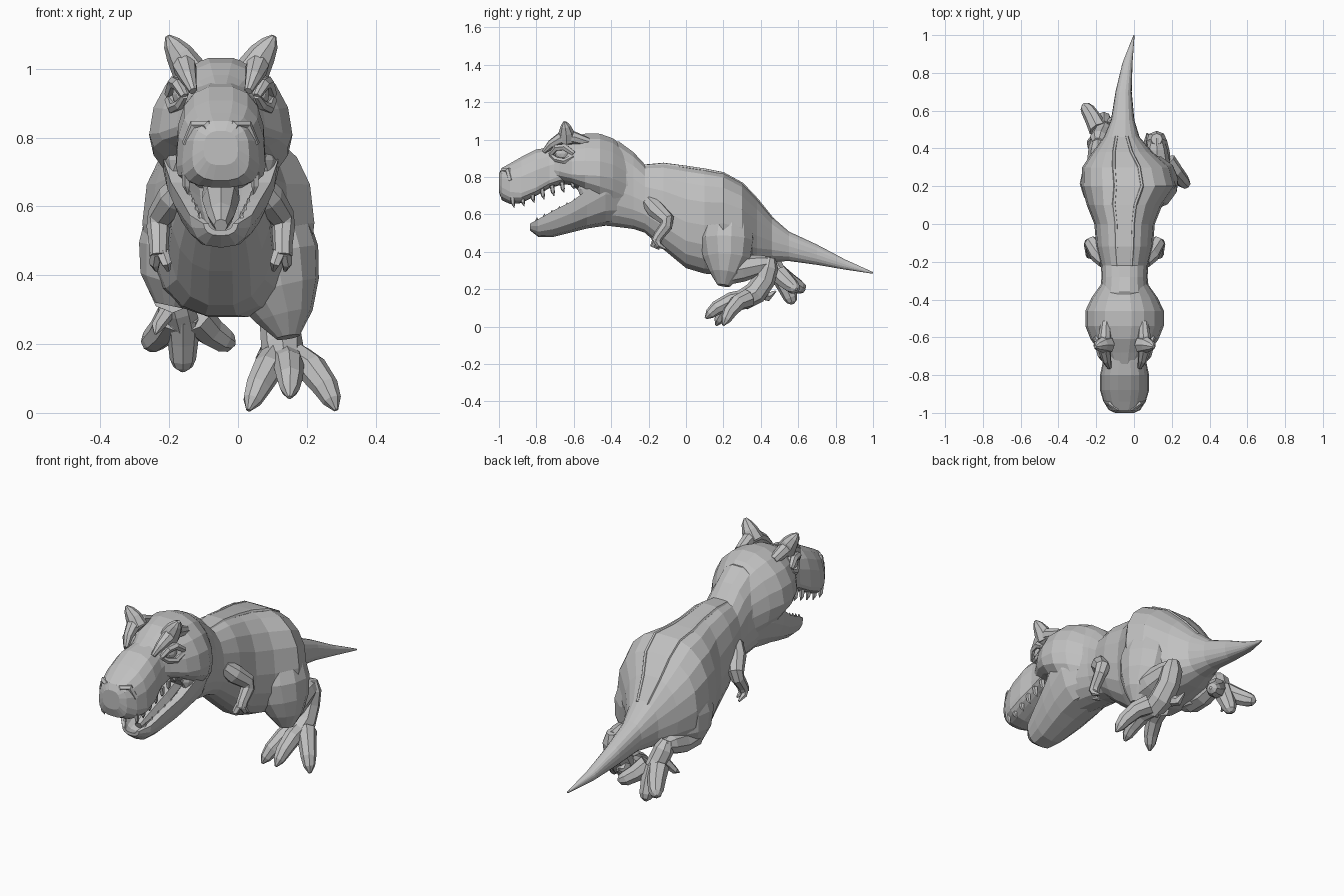
import bpy, bmesh
from math import sin, cos, pi
from mathutils import Vector, Matrix

default = bpy.data.objects.get("Cube")
if default:
    bpy.data.objects.remove(default, do_unlink=True)

GREY = (.53, .53, .53, 1)
skin = bpy.data.materials.new("plain grey")
skin.use_nodes = True
skin.diffuse_color = GREY
skin.node_tree.nodes["Principled BSDF"].inputs["Base Color"].default_value = GREY

AXIS = -.05  # centre line of the head, neck and chest
SIDES = (("right", -1), ("left", 1))


def finish(name, bm):
    bmesh.ops.recalc_face_normals(bm, faces=bm.faces[:])
    mesh = bpy.data.meshes.new(name)
    bm.to_mesh(mesh)
    bm.free()
    mesh.materials.append(skin)
    obj = bpy.data.objects.new(name, mesh)
    bpy.context.collection.objects.link(obj)
    return obj


def loft(name, rings):
    """Bridge closed rings of points and cap both ends."""
    bm = bmesh.new()
    loops = [[bm.verts.new(p) for p in ring] for ring in rings]
    count = len(loops[0])
    for a, b in zip(loops, loops[1:]):
        for i in range(count):
            j = (i + 1) % count
            bm.faces.new((a[i], a[j], b[j], b[i]))
    bm.faces.new(loops[0])
    bm.faces.new(loops[-1])
    return finish(name, bm)


def power(value, exponent):
    return abs(value) ** exponent * (1 if value > 0 else -1)


def hull(name, stations, sides=18, boxy=.85):
    """Stations: y, centre x, low z, high z, half width, height of the widest point."""
    rings = []
    for y, x, low, high, width, wide in stations:
        middle = low + wide * (high - low)
        ring = []
        for i in range(sides):
            a = 2 * pi * i / sides
            rise = high - middle if sin(a) > 0 else middle - low
            ring.append((x + width * power(cos(a), boxy), y, middle + rise * power(sin(a), boxy)))
        rings.append(ring)
    return loft(name, rings)


def limb(name, points, sides=8):
    """Tube through points given as x, y, z, radius."""
    centres = [Vector(p[:3]) for p in points]
    last = len(points) - 1
    rings, turn, before = [], None, None
    for i, p in enumerate(points):
        along = (centres[min(i + 1, last)] - centres[max(i - 1, 0)]).normalized()
        if turn is None:
            turn = along.to_track_quat('Z', 'Y')
        else:
            turn = before.rotation_difference(along) @ turn
        before = along
        angles = [2 * pi * k / sides for k in range(sides)]
        rings.append([centres[i] + turn @ Vector((p[3] * cos(a), p[3] * sin(a), 0)) for a in angles])
    return loft(name, rings)


def paired(name, points, sides=8):
    """Mirrored tubes; x is the distance from the centre line."""
    for word, s in SIDES:
        limb(f"{word}_{name}", [(AXIS + s * x, y, z, r) for x, y, z, r in points], sides)


def blobs(name, offset, y, z, size):
    """Mirrored ellipsoids."""
    for word, s in SIDES:
        bm = bmesh.new()
        place = Matrix.Translation((AXIS + s * offset, y, z)) @ Matrix.Diagonal((*size, 1))
        bmesh.ops.create_icosphere(bm, subdivisions=2, radius=1, matrix=place)
        finish(f"{word}_{name}", bm)


# Trunk from neck to tail tip
trunk = [
    (-.45, AXIS, .54, .99, .13, .45), (-.36, AXIS, .53, .995, .13, .42),
    (-.28, AXIS, .52, .935, .122, .42), (-.22, AXIS, .5, .87, .125, .45),
    (-.12, AXIS, .41, .88, .15, .45), (0, AXIS, .31, .865, .16, .45),
    (.1, AXIS, .28, .85, .2, .46), (.2, -.028, .275, .83, .25, .5),
    (.3, -.04, .3, .775, .235, .48), (.38, -.06, .32, .69, .16, .45),
    (.46, -.065, .345, .59, .095, .45), (.55, -.06, .35, .51, .062, .5),
    (.7, -.055, .33, .44, .043, .5), (.85, -.035, .305, .36, .027, .5),
    (1, 0, .283, .292, .003, .5)]
hull("trunk", trunk, boxy=.85)

# Two low ridges along the back
for word, s in SIDES:
    limb(f"{word}_back_ridge", [(x + s * width * .28, y, high - .014, .011)
                                for y, x, low, high, width, wide in trunk[3:11]], 6)

# Cranium with cheeks, and a narrower snout with flared lips
hull("cranium", [
    (y, AXIS, low, high, width, wide) for y, low, high, width, wide in (
        (-.76, .78, .95, .08, .4), (-.68, .765, .985, .13, .3), (-.61, .755, 1.02, .18, .22),
        (-.54, .7, 1.035, .208, .33), (-.46, .64, 1.035, .208, .42),
        (-.39, .6, 1.01, .175, .47), (-.32, .57, .955, .125, .5), (-.24, .54, .875, .1, .5))], boxy=1)
hull("snout", [
    (y, AXIS, low, high, width, wide) for y, low, high, width, wide in (
        (-1, .72, .82, .05, .45), (-.985, .675, .85, .083, .4), (-.94, .655, .875, .112, .3),
        (-.88, .66, .91, .13, .22), (-.8, .7, .95, .13, .18), (-.73, .74, .96, .115, .2),
        (-.64, .765, .97, .12, .25))], boxy=.75)

# Lower jaw as an open trough
jaw = []
for y, low, rim, width in ((-.835, .515, .55, .05), (-.79, .48, .575, .09), (-.71, .48, .62, .115),
                           (-.61, .505, .67, .145), (-.53, .525, .73, .165), (-.43, .54, .81, .178),
                           (-.35, .55, .8, .14)):
    arc = [pi + pi * i / 8 for i in range(9)]
    outer = [(AXIS + width * power(cos(a), .75), y, rim + (rim - low) * sin(a)) for a in arc]
    inner = [(AXIS + width * .7 * power(cos(a), .7), y, rim + (rim - low) * .55 * sin(a))
             for a in reversed(arc)]
    jaw.append(outer + inner)
loft("lower_jaw", jaw)
blobs("jowl", .128, -.48, .735, (.04, .1, .08))
limb("tongue", [(AXIS, -.77, .545, .02), (AXIS, -.7, .575, .04),
                (AXIS, -.58, .62, .055), (AXIS, -.45, .67, .05)])

# Teeth along both jaws
for i in range(7):
    t = i / 6
    y = -.93 + .32 * t
    z = .67 + .1 * max(0, t - .1)
    size = .035 - .012 * t
    paired("upper_tooth", [(.1, y, z + .03, .014), (.1, y + .005, z - size * .3, .011),
                           (.095, y + .012, z - size, .002)], 5)
    y = -.8 + .24 * t
    x = .06 + .06 * t
    z = .56 + .12 * t
    paired("lower_tooth", [(x, y, z, .01), (x, y + .005, z + .025, .002)], 5)

# Nostril rims, brow horns and eyes
paired("nostril_rim", [(.02, -.985, .79, .012), (.04, -.975, .835, .018),
                       (.075, -.95, .835, .018), (.1, -.935, .78, .014)], 6)
paired("brow_ridge", [(.08, -.76, .935, .012), (.095, -.72, .975, .025), (.105, -.67, 1.005, .035),
                      (.105, -.6, 1.01, .035), (.1, -.52, .985, .025)])
paired("brow_horn", [(.095, -.64, 1, .05), (.122, -.64, 1.045, .04),
                     (.143, -.645, 1.075, .026), (.155, -.65, 1.095, .008)])
paired("upper_eyelid", [(.105, -.725, .92, .012), (.125, -.695, .955, .018),
                        (.135, -.65, .96, .02), (.15, -.6, .925, .014)], 6)
paired("lower_eyelid", [(.105, -.725, .92, .01), (.12, -.695, .895, .015),
                        (.14, -.65, .885, .016), (.15, -.6, .91, .014)], 6)
blobs("eye", .112, -.66, .925, (.03, .042, .035))

# Small arms with two claws each
paired("arm", [(.1, -.2, .67, .04), (.135, -.16, .625, .05), (.175, -.1, .57, .04),
               (.182, -.105, .54, .034), (.18, -.15, .48, .028), (.18, -.16, .455, .028)])
for spread in (-.017, .017):
    paired("hand_claw", [(.178 + spread * .5, -.16, .465, .02),
                         (.175 + spread, -.16 + spread, .435, .016),
                         (.17 + spread, -.125 + spread, .415, .006)], 6)


def foot(word, ball, tips, lift):
    """Arched toes that start side by side at the ball and drop to the tips."""
    for tip in tips:
        end = Vector(tip)
        start = Vector(ball)
        start.x += (end.x - start.x) * .25
        path = []
        for t, radius in ((0, .052), (.35, .045), (.7, .038), (.88, .028), (1, .007)):
            p = start.lerp(end, t) + Vector(lift) * sin(pi * t)
            path.append((*p, radius))
        limb(f"{word}_toe", path)


# Standing leg
limb("left_thigh", [(.04, .24, .7, .05), (.065, .23, .6, .125), (.09, .22, .46, .147),
                    (.11, .22, .36, .13), (.135, .21, .28, .085), (.145, .2, .22, .035)], 12)
limb("left_shin", [(.13, .2, .29, .07), (.125, .3, .31, .07), (.12, .4, .33, .055), (.12, .46, .34, .035)])
limb("left_metatarsal", [(.12, .45, .37, .03), (.12, .44, .32, .055), (.122, .42, .25, .058),
                         (.13, .37, .18, .062), (.135, .3, .14, .055)])
foot("left", (.135, .33, .15), ((.03, .16, .008), (.15, .105, .045), (.285, .2, .008)), (.005, -.01, .03))
limb("left_spur", [(.1, .38, .18, .035), (.075, .44, .16, .025), (.07, .48, .19, .005)], 6)

# Trailing leg, kicked back
limb("right_thigh", [(-.12, .24, .7, .05), (-.135, .23, .6, .125), (-.15, .22, .47, .14),
                     (-.175, .23, .38, .112), (-.19, .23, .31, .055)], 12)
limb("right_shin", [(-.19, .22, .36, .07), (-.19, .32, .35, .06), (-.19, .41, .37, .05), (-.19, .46, .38, .03)])
limb("right_metatarsal", [(-.19, .43, .4, .03), (-.185, .45, .36, .05),
                          (-.17, .48, .3, .05), (-.16, .51, .26, .048)])
foot("right", (-.16, .5, .28), ((-.27, .635, .2), (-.16, .57, .12), (-.01, .59, .2)), (0, .012, -.015))
limb("right_spur", [(-.2, .46, .3, .025), (-.235, .43, .25, .018), (-.24, .4, .23, .004)], 6)
